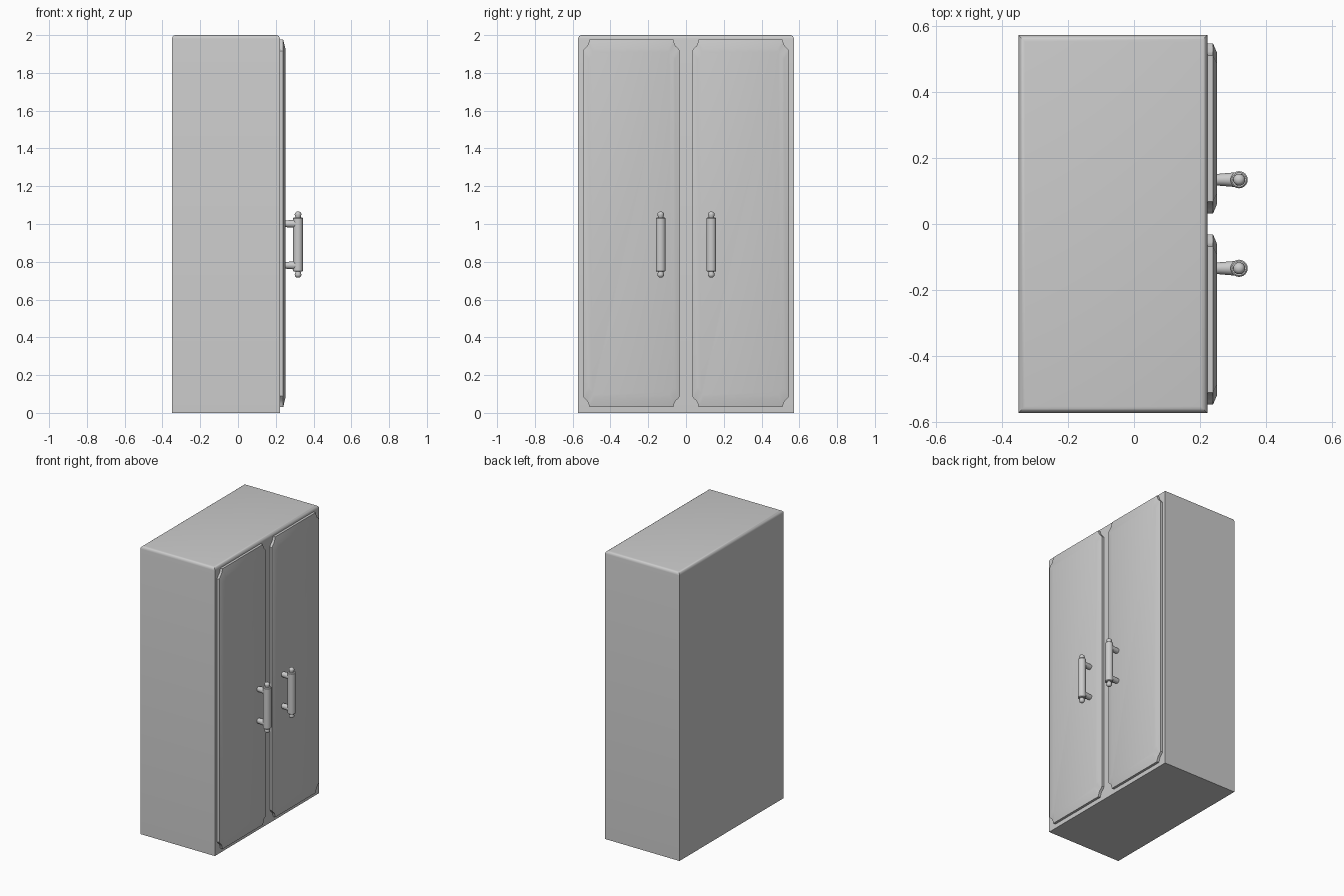
import bpy, bmesh, math
from mathutils import Matrix

if "Cube" in bpy.data.objects:
    bpy.data.objects.remove(bpy.data.objects["Cube"])


def finish(bm, name, angle=35):
    bmesh.ops.recalc_face_normals(bm, faces=bm.faces)
    me = bpy.data.meshes.new(name)
    bm.to_mesh(me)
    bm.free()
    ob = bpy.data.objects.new(name, me)
    bpy.context.collection.objects.link(ob)
    bpy.ops.object.select_all(action='DESELECT')
    ob.select_set(True)
    bpy.context.view_layer.objects.active = ob
    bpy.ops.object.shade_smooth_by_angle(angle=math.radians(angle))
    return ob


def lathe(bm, profile, x, y, segs=24):
    rings = []
    for r, z in profile:
        rings.append([bm.verts.new((x + r * math.cos(2 * math.pi * i / segs),
                                    y + r * math.sin(2 * math.pi * i / segs), z))
                      for i in range(segs)])
    for a, b in zip(rings, rings[1:]):
        for i in range(segs):
            j = (i + 1) % segs
            bm.faces.new((a[i], a[j], b[j], b[i]))
    bm.faces.new(rings[0])
    bm.faces.new(rings[-1])


# Cabinet body with rounded top edges
bm = bmesh.new()
bmesh.ops.create_cube(bm, size=1, matrix=Matrix.Translation((-0.064, 0, 1))
                      @ Matrix.Diagonal((0.572, 1.143, 2, 1)))
top = [e for e in bm.edges if all(v.co.z > 1.9 for v in e.verts)]
bmesh.ops.bevel(bm, geom=top, offset=0.02, segments=4, profile=0.5, affect='EDGES')
finish(bm, "cabinet_body")


# Door outline with scooped corners: one corner mirrored to four
HY, HZ, CZ = 0.2575, 0.973, 1.003
CORNER = [(0, 0.06), (0.01, 0.046), (0.024, 0.034), (0.031, 0.018), (0.036, 0)]


def door_outline():
    c = [(HY - a, HZ - b) for a, b in CORNER]
    return (c + [(-y, z) for y, z in reversed(c)] + [(-y, -z) for y, z in c]
            + [(y, -z) for y, z in reversed(c)])


for side, label in ((-1, "left"), (1, "right")):
    cy = side * 0.289

    # Door panel with a shallow sloped border
    bm = bmesh.new()
    loops = []
    for x, sy, sz in ((0.215, 1, 1), (0.239, 1, 1), (0.251, 0.89, 0.95)):
        loops.append([bm.verts.new((x, cy + y * sy, CZ + z * sz))
                      for y, z in door_outline()])
    n = len(loops[0])
    for a, b in zip(loops, loops[1:]):
        for i in range(n):
            j = (i + 1) % n
            bm.faces.new((a[i], a[j], b[j], b[i]))
    bm.faces.new(loops[0])
    bm.faces.new(loops[-1])
    finish(bm, label + "_door")

    # Handle bar with small finials
    hy, hx, hz = side * 0.134, 0.318, 0.891
    half = [(0.022, 0.143), (0.026, 0.139)]
    end = [(0.003, 0.175), (0.010, 0.173), (0.016, 0.167), (0.018, 0.159),
           (0.015, 0.150), (0.014, 0.143)]
    upper = end + half
    bm = bmesh.new()
    lathe(bm, [(r, hz - z) for r, z in upper]
          + [(r, hz + z) for r, z in reversed(upper)], hx, hy)
    finish(bm, label + "_handle_bar")

    # Two posts flaring towards the bar
    for s, part in ((-1, "lower"), (1, "upper")):
        bm = bmesh.new()
        bmesh.ops.create_cone(bm, cap_ends=True, segments=20, radius1=0.017,
                              radius2=0.023, depth=0.07,
                              matrix=Matrix.Translation((0.281, hy, hz + s * 0.11))
                              @ Matrix.Rotation(math.pi / 2, 4, 'Y'))
        finish(bm, f"{label}_handle_{part}_post")
